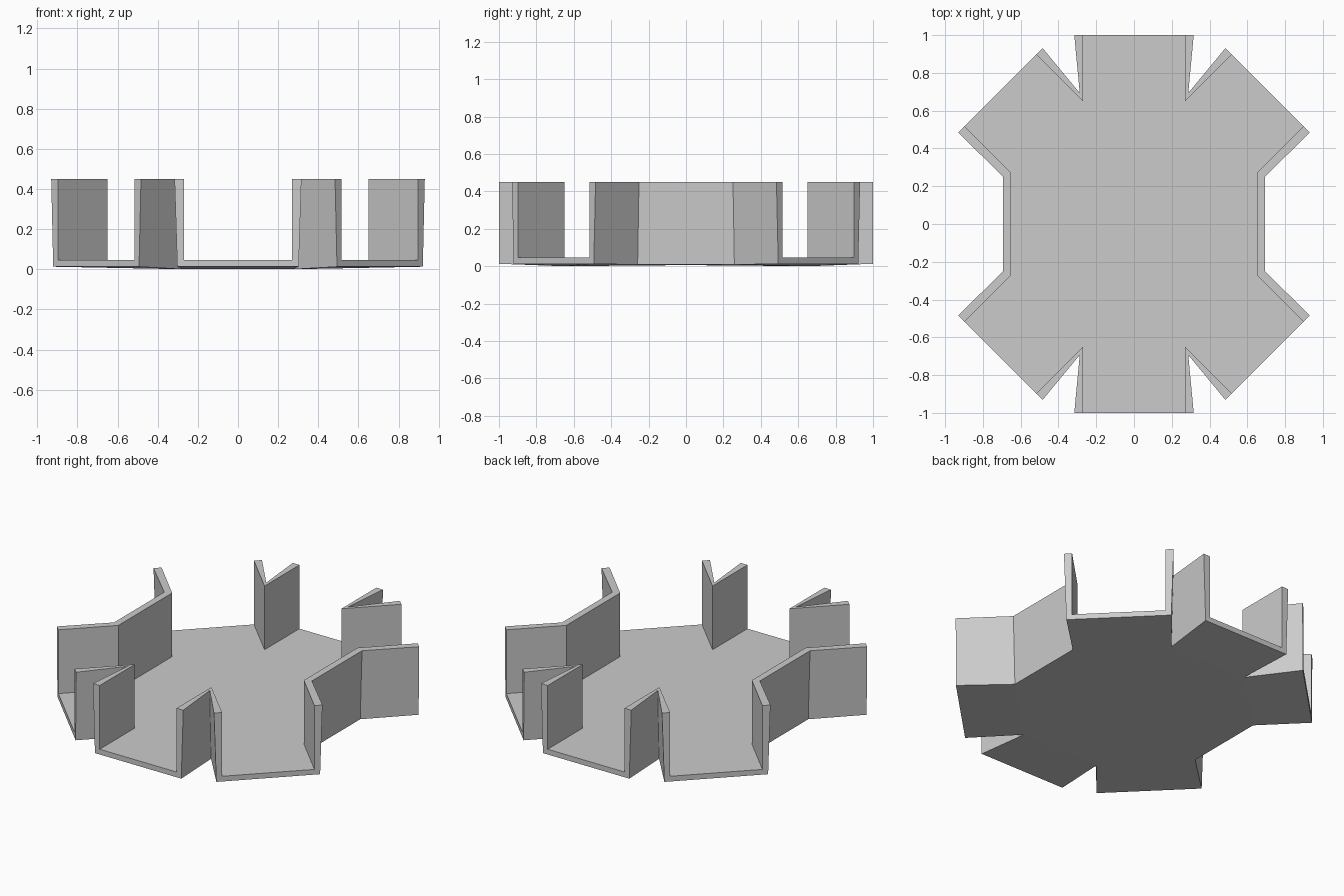
import bpy, bmesh, math
from mathutils import Vector

if "Cube" in bpy.data.objects:
    bpy.data.objects.remove(bpy.data.objects["Cube"])

APOTHEM, ARM, THICK = 0.65, 0.35, 0.047
FLOOR_Z, TOP_Z = 0.046, 0.45
HALF = APOTHEM * math.tan(math.pi / 8)

grey = bpy.data.materials.new("plain grey")
grey.diffuse_color = (0.6, 0.6, 0.6, 1)
grey.use_nodes = True
grey.node_tree.nodes["Principled BSDF"].inputs["Base Color"].default_value = grey.diffuse_color

bm = bmesh.new()


def vert(p, z):
    return bm.verts.new((p.x, p.y, z))


def wall(a, b):
    # upright panel above the floor edge a-b, facing inward
    bm.faces.new((a, b, vert(b.co, TOP_Z), vert(a.co, TOP_Z)))


# octagonal floor, corner i starts side i
ring = []
for i in range(8):
    a = math.radians(45 * i - 22.5)
    r = math.hypot(APOTHEM, HALF)
    ring.append(vert(Vector((r * math.cos(a), r * math.sin(a))), FLOOR_Z))
bm.faces.new(ring)

# left and right sides are closed by a wall, the other six carry open-ended channels
for i in range(8):
    p, q = ring[i], ring[(i + 1) % 8]
    if i % 4 == 0:
        wall(p, q)
        continue
    a = math.radians(45 * i)
    out = Vector((math.cos(a), math.sin(a), 0)) * ARM
    p2, q2 = vert(p.co + out, FLOOR_Z), vert(q.co + out, FLOOR_Z)
    bm.faces.new((p, p2, q2, q))
    wall(p, p2)
    wall(q2, q)

# join neighbouring walls and give the sheet its thickness
bmesh.ops.remove_doubles(bm, verts=bm.verts, dist=0.0005)
bmesh.ops.recalc_face_normals(bm, faces=bm.faces)
floor = max(bm.faces, key=lambda f: len(f.verts))
if floor.normal.z < 0:
    bmesh.ops.reverse_faces(bm, faces=bm.faces)
mesh = bpy.data.meshes.new("channel_junction")
bm.to_mesh(mesh)
bm.free()
mesh.materials.append(grey)
obj = bpy.data.objects.new("channel_junction", mesh)
bpy.context.collection.objects.link(obj)
shell = obj.modifiers.new("thickness", "SOLIDIFY")
shell.thickness = THICK
shell.offset = -1
shell.use_even_offset = False
